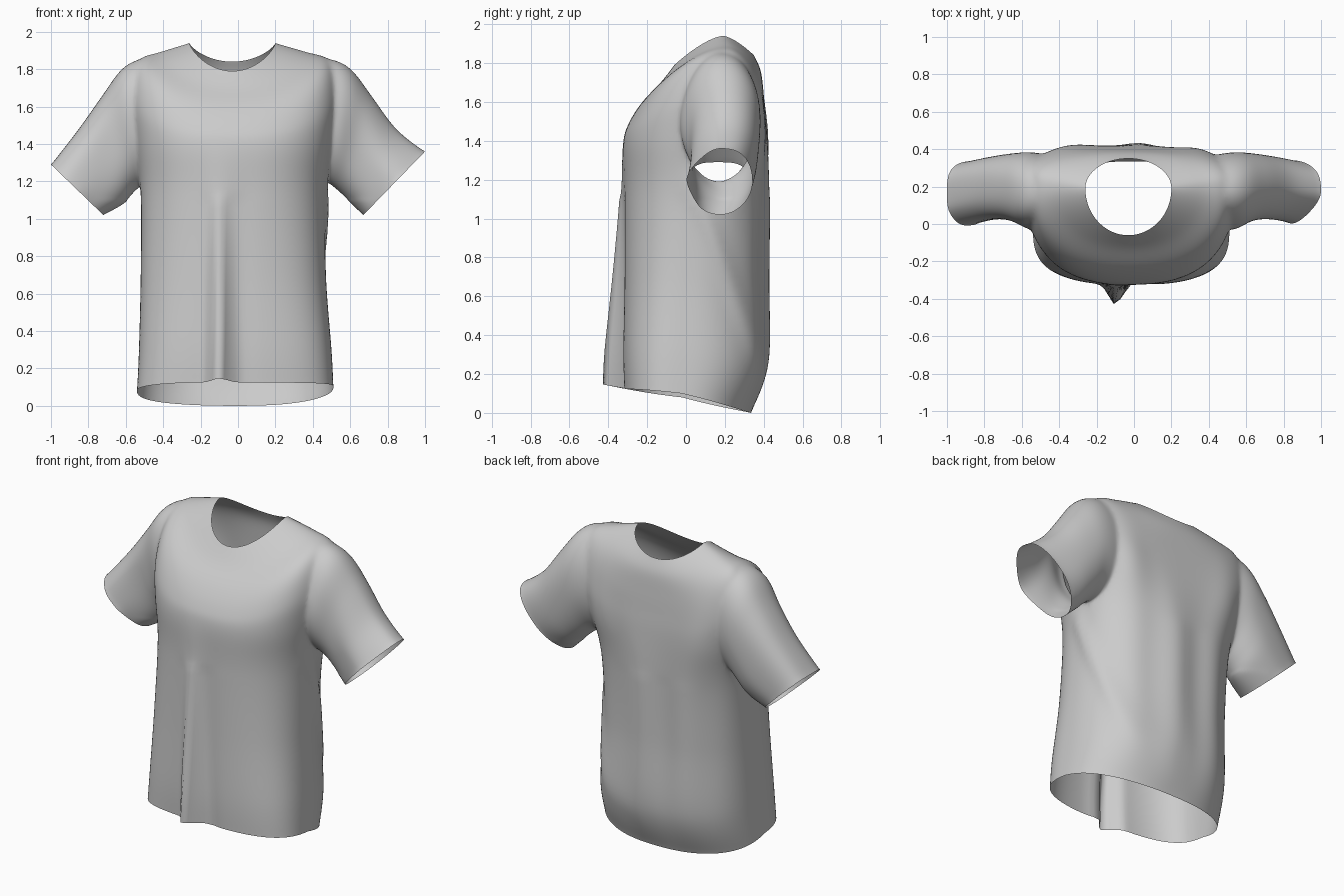
import bpy
import bmesh
from math import sin, cos, pi, exp, copysign
from mathutils import Vector

if "Cube" in bpy.data.objects:
    bpy.data.objects.remove(bpy.data.objects["Cube"], do_unlink=True)

# Plain grey cloth
fabric = bpy.data.materials.new("grey_fabric")
fabric.use_nodes = True
grey = (0.6, 0.6, 0.6, 1)
fabric.diffuse_color = grey
fabric.node_tree.nodes["Principled BSDF"].inputs["Base Color"].default_value = grey


def bump(d, width):
    return exp(-(d / width) ** 2)


def power(v, e):
    return copysign(abs(v) ** e, v)


def spline(keys, t):
    """Smooth curve through equally spaced key tuples, t from 0 to 1."""
    u = t * (len(keys) - 1)
    i = min(int(u), len(keys) - 2)
    f = u - i
    a, b, c, d = (keys[max(0, min(k, len(keys) - 1))] for k in range(i - 1, i + 3))
    return [q + f / 2 * (r - p + f * (2 * p - 5 * q + 4 * r - s + f * (3 * (q - r) + s - p)))
            for p, q, r, s in zip(a, b, c, d)]


def loft(name, point, rings, sides):
    """Closed tube of rings; its end caps get material slot 1."""
    bm = bmesh.new()
    grid = [[bm.verts.new(point(i / rings, 2 * pi * j / sides)) for j in range(sides)]
            for i in range(rings + 1)]
    for low, high in zip(grid, grid[1:]):
        for j in range(sides):
            k = (j + 1) % sides
            bm.faces.new((low[j], low[k], high[k], high[j]))
    for ring in (grid[0], grid[-1]):
        mid = bm.verts.new(sum((v.co for v in ring), Vector()) / sides)
        for j in range(sides):
            bm.faces.new((ring[j], ring[(j + 1) % sides], mid)).material_index = 1
    bmesh.ops.recalc_face_normals(bm, faces=bm.faces)
    mesh = bpy.data.meshes.new(name)
    bm.to_mesh(mesh)
    bm.free()
    mesh.materials.append(fabric)
    mesh.materials.append(fabric)
    obj = bpy.data.objects.new(name, mesh)
    bpy.context.collection.objects.link(obj)
    return obj


# Body rings from hem to collar: centre x, half width, side y, front y, back y,
# front z, side z, back z, front roundness, back roundness
BODY = [
    (-.015, .525, -.02, -.32, .335, .125, .09, 0, .68, .85),
    (-.015, .515, 0, -.325, .42, .32, .29, .26, .7, .85),
    (-.025, .495, .03, -.32, .42, .7, .7, .7, .78, .9),
    (-.025, .495, .08, -.32, .425, 1.13, 1.13, 1.13, .83, .87),
    (-.02, .53, .12, -.325, .42, 1.38, 1.42, 1.38, .8, .66),
    (-.02, .555, .16, -.295, .41, 1.49, 1.66, 1.52, .82, .6),
    (-.02, .515, .19, -.225, .4, 1.6, 1.845, 1.64, .82, .66),
    (-.025, .39, .2, -.13, .385, 1.7, 1.893, 1.76, .92, .85),
    (-.03, .23, .19, -.06, .35, 1.79, 1.94, 1.84, 1, 1),
]


def body_point(t, a):
    cx, rx, ys, yf, yb, zf, zs, zb, ef, eb = spline(BODY, t)
    c, s = cos(a), sin(a)
    ye, ze, e = (yb, zb, eb) if s > 0 else (yf, zf, ef)
    # One back corner hangs squarer than the rest
    if s > 0 and c < 0:
        e *= 1 - .2 * sin(pi * t)
    x = cx + rx * power(c, e)
    y = ys + (ye - ys) * abs(s) ** e
    z = zs + (ze - zs) * abs(s) ** (e + (1.5 - e) * min(1, 2 * t))
    fade = max(0, 1 - z / 1.4)
    # Slightly uneven hem
    z += .025 * x * c * c * fade ** 4
    if s < 0:
        # Hanging fold down the front
        fold = bump(x + .1, .05) * fade
        y -= .122 * fold
        z += .035 * fold * fade ** 4
        y += .012 * bump(x - .02, .06) * fade
    else:
        # Soft ripples down the back and fuller shoulder blades
        y += .01 * sin(20 * x + 1) * s ** 2 * sin(pi * min(1, z / 1.6))
        y += .015 * (bump(x + .37, .1) + bump(x - .37, .1)) * bump(z - 1.4, .25)
    # Slanting crease on one side
    if c > 0 and z < 1.2:
        x += .018 * bump(y - .1 - .4 * (1 - z), .05) * min(1, z * 3)
    return x, y, z


body = loft("shirt", body_point, 80, 160)


def sleeve(name, side, front_corner, back_corner, cuff):
    # top x, top z, bottom x, bottom z, front y, back y
    keys = [
        (.25, 1.79, .36, 1.28, .03, .33),
        (.46, 1.855, .43, 1.22, -.01, .37),
        (.6, 1.815, .49, 1.19, -.03, .385),
        (.72, 1.66, .55, 1.14, .01, .38),
        (.85, 1.48, .61, 1.08, .02, .365),
        cuff,
    ]

    def point(t, a):
        xt, zt, xb, zb, yf, yb = spline(keys, t)
        c, s = cos(a), sin(a)
        # Wrinkles, stronger on the front of the sleeve
        w = 1 + .022 * sin(4 * a + 7 * t) * t * (1.5 - s)
        # Upper edges change shape towards the cuff
        corner = front_corner if s < 0 else back_corner
        e = 1 + (corner - 1) * t if c > 0 else 1
        c, s = power(c, e), power(s, e)
        x = (xt + xb) / 2 + (xt - xb) / 2 * c
        y = (yf + yb) / 2 + (yb - yf) / 2 * s * w
        z = (zt + zb) / 2 + (zt - zb) / 2 * c
        return side * x - .015 * (1 - t), y, z

    return loft(name, point, 48, 72)


sleeves = [sleeve("left_sleeve", 1, 1.2, .8, (1, 1.36, .67, 1.02, .01, .34)),
           sleeve("right_sleeve", -1, .65, .68, (1, 1.29, .72, 1.02, 0, .335))]

# Sew the sleeves on
for part in sleeves:
    join = body.modifiers.new("sew", "BOOLEAN")
    join.operation = "UNION"
    join.solver = "EXACT"
    join.object = part
bpy.context.view_layer.update()
graph = bpy.context.evaluated_depsgraph_get()
sewn = bpy.data.meshes.new_from_object(body.evaluated_get(graph))
body.modifiers.clear()
body.data = sewn
for part in sleeves:
    bpy.data.objects.remove(part, do_unlink=True)

# Open the hem, collar and cuffs, then soften the sleeve seams
bm = bmesh.new()
bm.from_mesh(sewn)
caps = [f for f in bm.faces if f.material_index == 1]
bmesh.ops.delete(bm, geom=caps, context="FACES")
bmesh.ops.remove_doubles(bm, verts=bm.verts, dist=.003)
upper = [v for v in bm.verts if not v.is_boundary and v.co.z > 1.1]
for _ in range(12):
    bmesh.ops.smooth_vert(bm, verts=upper, factor=.5,
                          use_axis_x=True, use_axis_y=True, use_axis_z=True)
for f in bm.faces:
    f.smooth = True
    f.material_index = 0
bm.to_mesh(sewn)
bm.free()
sewn.materials.clear()
sewn.materials.append(fabric)
sewn.name = "shirt"
